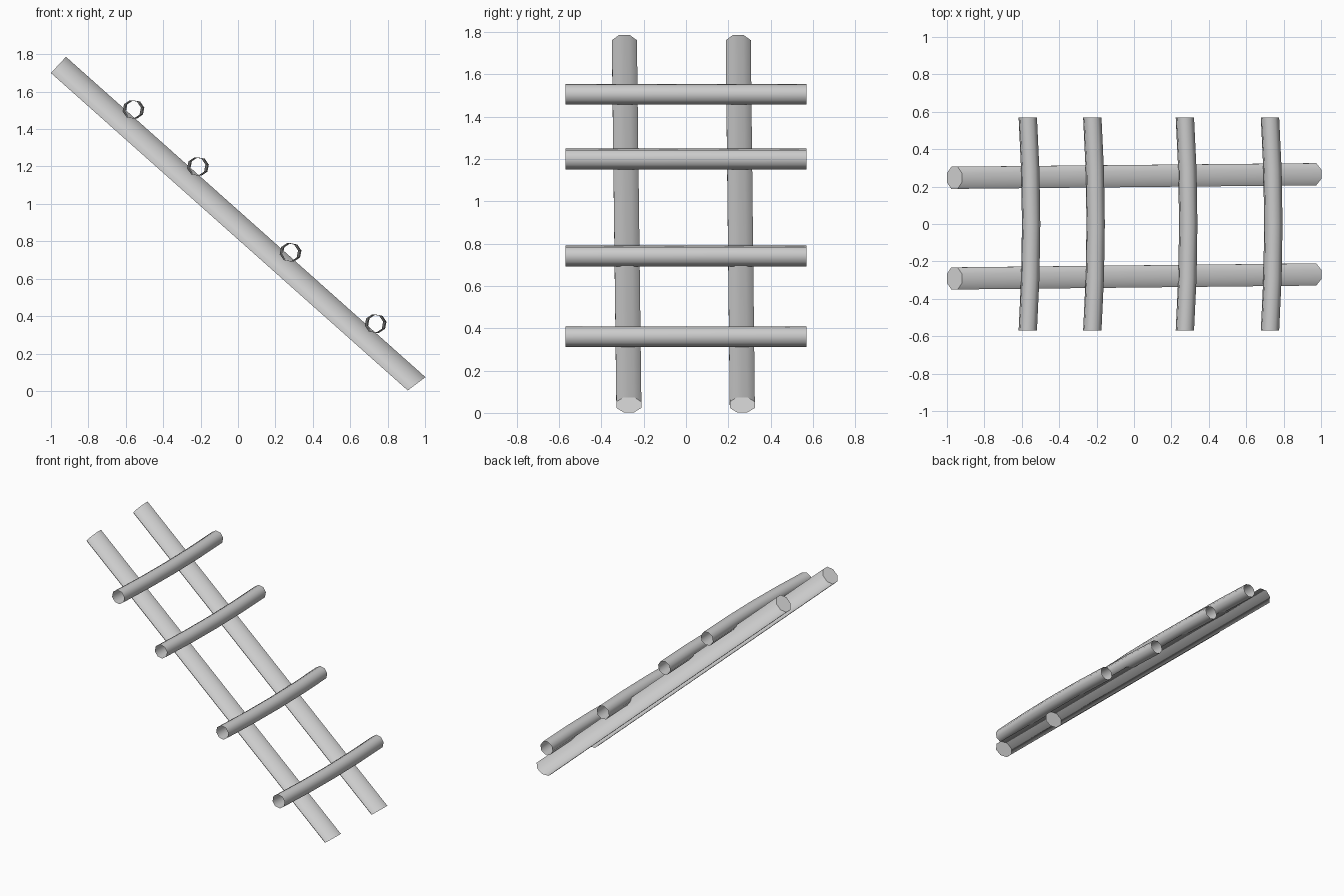
import bpy, bmesh, math
from mathutils import Vector

cube = bpy.data.objects.get("Cube")
if cube:
    bpy.data.objects.remove(cube, do_unlink=True)

SIDES = 8

grey = bpy.data.materials.new("weathered grey")
grey.use_nodes = True
colour = (0.6, 0.6, 0.6, 1)
grey.diffuse_color = colour
grey.node_tree.nodes["Principled BSDF"].inputs["Base Color"].default_value = colour


def pole(name, rings, radius, phase, capped):
    """Loft octagon rings, each given as (centre, first axis, second axis)."""
    bm = bmesh.new()
    loops = []
    for centre, u, v in rings:
        loop = []
        for i in range(SIDES):
            a = phase + math.tau * i / SIDES
            loop.append(bm.verts.new(centre + radius * (u * math.cos(a) + v * math.sin(a))))
        loops.append(loop)
    for a, b in zip(loops, loops[1:]):
        for i in range(SIDES):
            j = (i + 1) % SIDES
            bm.faces.new((a[i], a[j], b[j], b[i]))
    if capped:
        caps = [bm.faces.new(loops[0][::-1]), bm.faces.new(loops[-1])]
        bmesh.ops.inset_individual(bm, faces=caps, thickness=0.014)
    bmesh.ops.recalc_face_normals(bm, faces=bm.faces)
    for f in bm.faces:
        f.smooth = True
    mesh = bpy.data.meshes.new(name)
    bm.to_mesh(mesh)
    bm.free()
    mesh.materials.append(grey)
    obj = bpy.data.objects.new(name, mesh)
    bpy.context.collection.objects.link(obj)


def tilted_ring(centre, degrees):
    """Ring holding the y axis and a direction at this slope in the xz plane."""
    t = math.radians(degrees)
    return Vector(centre), Vector((0, 1, 0)), Vector((math.cos(t), 0, math.sin(t)))


# Two leaning side rails with solid ends
for name, y_top, y_foot in (("left_rail", 0.247, 0.266), ("right_rail", -0.291, -0.27)):
    pole(name, [tilted_ring((-0.96, y_top, 1.743), 47),
                tilted_ring((0.955, y_foot, 0.038), 37)],
         0.064, math.pi / SIDES, True)

# Four slightly bowed hollow rungs lying on the rails
RUNGS = ((-0.559, 1.505), (-0.214, 1.2), (0.281, 0.741), (0.736, 0.36))
for n, (x, z) in enumerate(RUNGS, 1):
    rings = []
    for k in range(-2, 3):
        y = 0.57 * k / 2
        bow = 0.009 - 0.018 * (k / 2) ** 2
        rings.append((Vector((x + bow, y, z)), Vector((1, 0, 0)), Vector((0, 0, 1))))
    pole(f"rung_{n}", rings, 0.05, 0.2, False)
